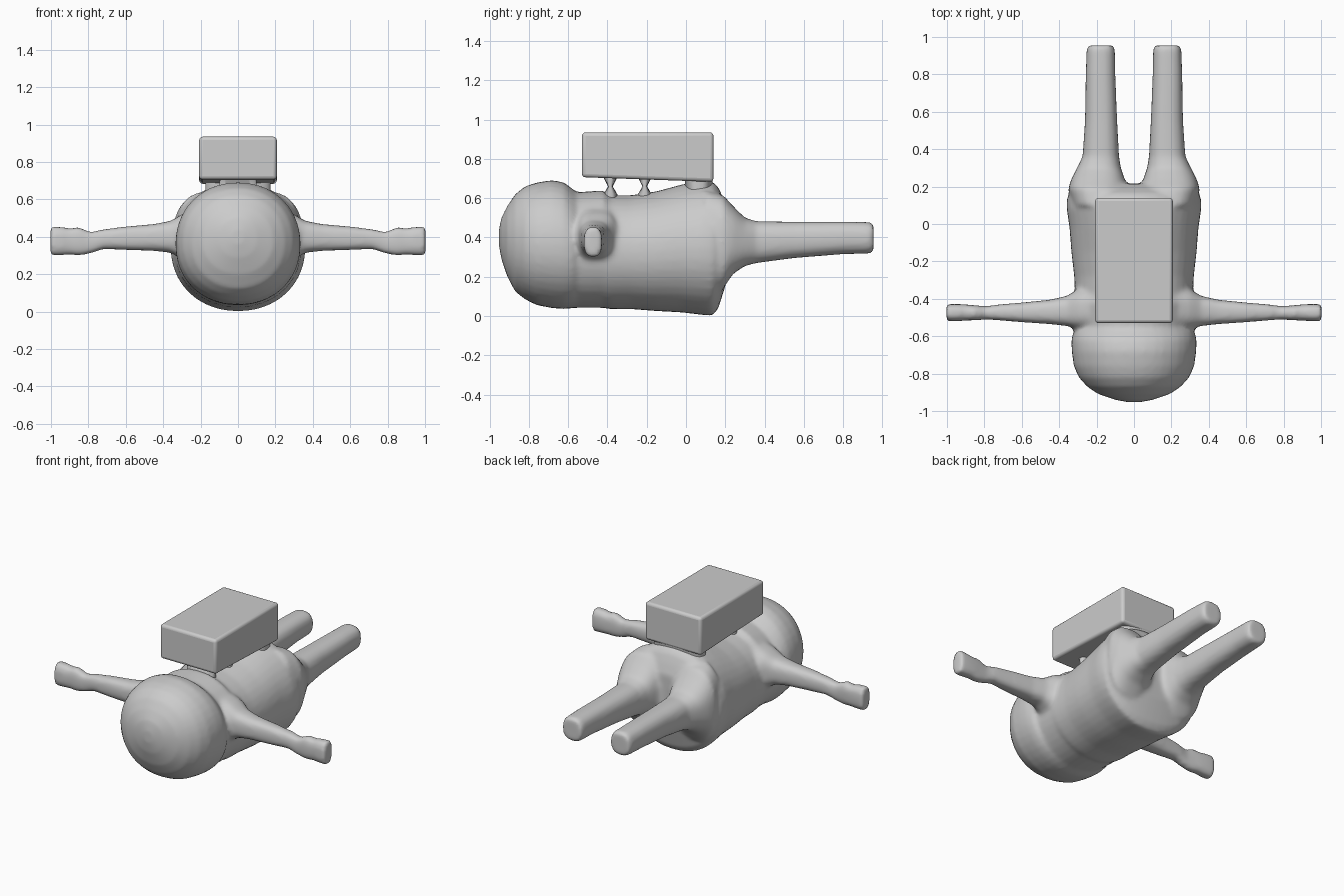
import bpy, bmesh
from math import sin, cos, tau, copysign, radians

if "Cube" in bpy.data.objects:
    bpy.data.objects.remove(bpy.data.objects["Cube"])

N = 40


def loft(bm, rings, power=2.0, place=lambda t, c, z: (c, t, z)):
    """Closed tube; each ring is (station, cross min, cross max, z min, z max)."""
    e = 2.0 / power
    loops = []
    for t, a, b, z0, z1 in rings:
        loop = []
        for i in range(N):
            co, si = cos(tau * i / N), sin(tau * i / N)
            c = (a + b) / 2 + (b - a) / 2 * copysign(abs(co) ** e, co)
            z = (z0 + z1) / 2 + (z1 - z0) / 2 * copysign(abs(si) ** e, si)
            loop.append(bm.verts.new(place(t, c, z)))
        loops.append(loop)
    for l0, l1 in zip(loops, loops[1:]):
        for i in range(N):
            j = (i + 1) % N
            bm.faces.new((l0[i], l0[j], l1[j], l1[i]))
    bm.faces.new(loops[0])
    bm.faces.new(loops[-1])


def finish(bm, name):
    bmesh.ops.recalc_face_normals(bm, faces=bm.faces)
    mesh = bpy.data.meshes.new(name)
    bm.to_mesh(mesh)
    bm.free()
    ob = bpy.data.objects.new(name, mesh)
    bpy.context.collection.objects.link(ob)
    bpy.context.view_layer.objects.active = ob
    return ob


def smooth(ob, angle=35):
    bpy.ops.object.select_all(action='DESELECT')
    ob.select_set(True)
    bpy.context.view_layer.objects.active = ob
    bpy.ops.object.shade_smooth_by_angle(angle=radians(angle))


# Figure: head, torso, legs and arms fused into one skin
bm = bmesh.new()
head = [(-.953, .03, .36, .44), (-.94, .10, .29, .50), (-.91, .19, .20, .56),
        (-.87, .25, .125, .62), (-.82, .295, .085, .66), (-.76, .322, .055, .68),
        (-.68, .333, .04, .692), (-.62, .335, .035, .68), (-.575, .325, .04, .645),
        (-.54, .29, .05, .61)]
loft(bm, [(y, -w, w, a, b) for y, w, a, b in head], 2.1)

torso = [(-.56, .305, .042, .63), (-.42, .315, .042, .64), (-.39, .315, .035, .615),
         (-.28, .32, .035, .615), (-.15, .335, .025, .635), (-.02, .345, .018, .67),
         (.08, .36, .006, .69), (.135, .36, .0, .685), (.165, .345, .04, .655),
         (.19, .32, .12, .60), (.215, .27, .20, .53)]
loft(bm, [(y, -w, w, a, b) for y, w, a, b in torso], 2.1)

leg = [(.10, .03, .33, .12, .64), (.19, .03, .352, .14, .615), (.24, .05, .335, .215, .56),
       (.30, .07, .305, .255, .50), (.36, .08, .275, .27, .482), (.55, .09, .262, .295, .48),
       (.80, .10, .258, .315, .48), (.935, .102, .253, .318, .478), (.955, .112, .245, .328, .47)]
arm = [(.20, -.57, -.33, .24, .56), (.30, -.56, -.35, .28, .52), (.36, -.545, -.385, .315, .485),
       (.45, -.535, -.405, .325, .468), (.60, -.525, -.42, .33, .455),
       (.72, -.515, -.43, .335, .44), (.79, -.51, -.44, .31, .425),
       (.85, -.515, -.435, .30, .452), (.90, -.515, -.43, .305, .445),
       (.94, -.52, -.428, .302, .452), (1.003, -.52, -.428, .30, .455)]
for s in (-1, 1):
    loft(bm, leg, 2.5, lambda t, c, z: (s * c, t, z))
    loft(bm, arm, 2.8, lambda t, c, z: (s * t, c, z))
figure = finish(bm, "figure")
mod = figure.modifiers.new("fuse", 'REMESH')
mod.mode = 'VOXEL'
mod.voxel_size = 0.014
mod.use_smooth_shade = True
mod = figure.modifiers.new("soften", 'SMOOTH')
mod.factor = 0.5
mod.iterations = 6

# Backpack: rounded box above the back
bm = bmesh.new()
bmesh.ops.create_cube(bm, size=1)
for v in bm.verts:
    v.co.x *= .415
    v.co.y = -.195 + v.co.y * .67
    v.co.z = .815 + v.co.z * .24
for v in bm.verts:
    if v.co.z < .8:
        v.co.z += .012 if v.co.y < 0 else -.012
pack = finish(bm, "backpack")
mod = pack.modifiers.new("round", 'BEVEL')
mod.width = 0.018
mod.segments = 3
smooth(pack)

# Supports between backpack and back: two thin struts and a rear pad
bm = bmesh.new()
supports = [(-.385, .035, .012, .10), (-.21, .035, .012, .10), (.065, .06, .07, .175)]
for y, top, mid, w in supports:
    loft(bm, [(.58, y - top, y + top, -w, w), (.62, y - top, y + top, -w, w),
              (.66, y - mid, y + mid, -w, w), (.72, y - top * 1.2, y + top * 1.2, -w, w)],
         3, lambda t, c, x: (x, c, t))
smooth(finish(bm, "backpack_supports"), 50)
